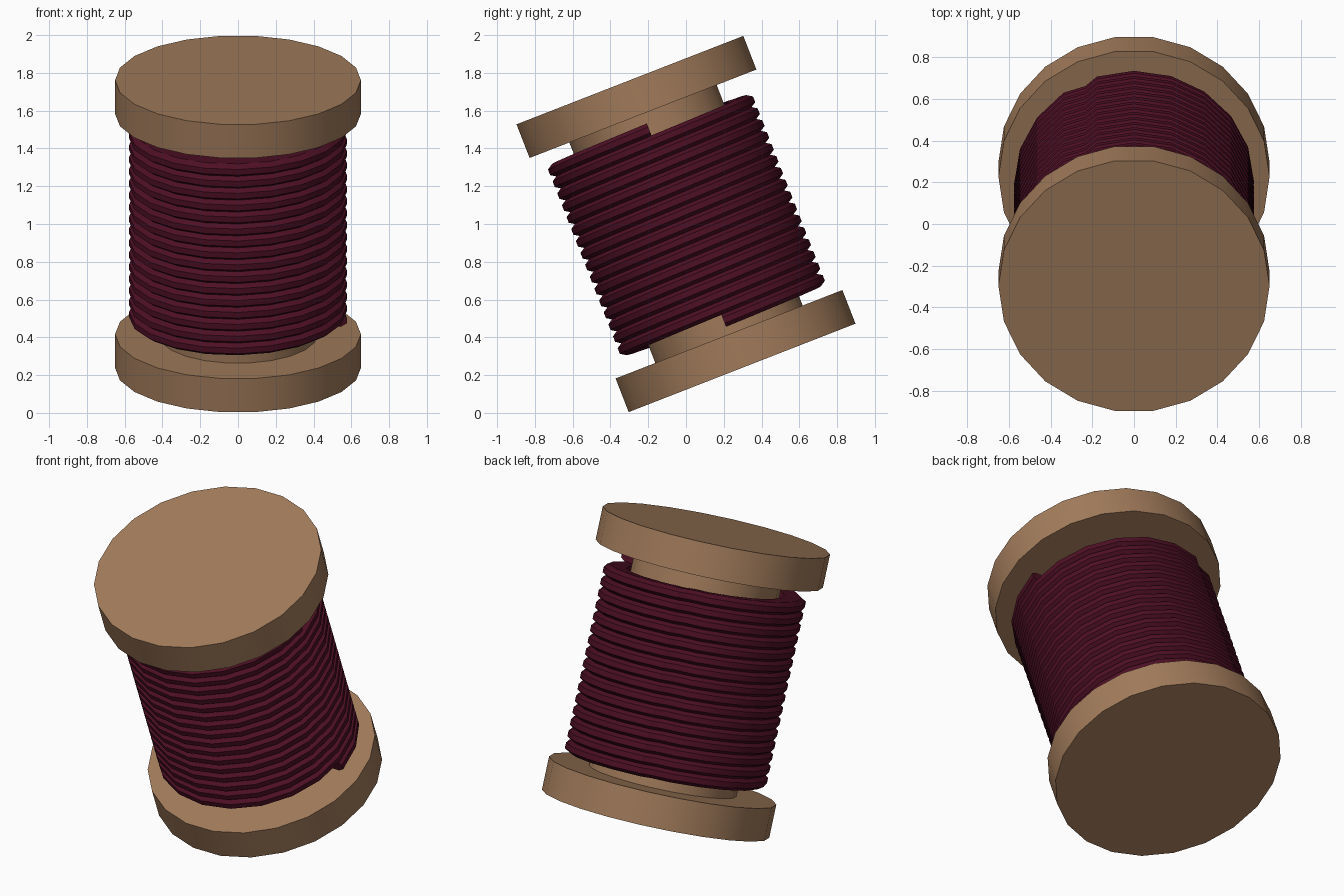
import bpy, bmesh, math
from mathutils import Matrix

if "Cube" in bpy.data.objects:
    bpy.data.objects.remove(bpy.data.objects["Cube"])

TILT = Matrix.Translation((0, 0, 1)) @ Matrix.Rotation(math.radians(21.3), 4, 'X')
SIDES = 22


def material(name, rgb):
    mat = bpy.data.materials.new(name)
    mat.use_nodes = True
    mat.diffuse_color = (*rgb, 1)
    mat.node_tree.nodes["Principled BSDF"].inputs["Base Color"].default_value = (*rgb, 1)
    return mat


def finish(name, bm, mat):
    bmesh.ops.recalc_face_normals(bm, faces=bm.faces)
    mesh = bpy.data.meshes.new(name)
    bm.to_mesh(mesh)
    bm.free()
    obj = bpy.data.objects.new(name, mesh)
    bpy.context.collection.objects.link(obj)
    mesh.materials.append(mat)
    obj.matrix_world = TILT
    bpy.ops.object.select_all(action='DESELECT')
    obj.select_set(True)
    bpy.context.view_layer.objects.active = obj
    bpy.ops.object.shade_smooth_by_angle(angle=math.radians(30))
    return obj


def cylinder(name, radius, depth, height, mat):
    bm = bmesh.new()
    place = Matrix.Translation((0, 0, height)) @ Matrix.Rotation(math.pi / 2, 4, 'Z')
    bmesh.ops.create_cone(bm, cap_ends=True, segments=SIDES, radius1=radius,
                          radius2=radius, depth=depth, matrix=place)
    return finish(name, bm, mat)


wood = material("wood", (0.36, 0.2, 0.105))
thread_red = material("dark red thread", (0.076, 0.005, 0.018))

# Wooden spool: two end discs and a narrower core
cylinder("top_disc", 0.651, 0.191, 0.722, wood)
cylinder("bottom_disc", 0.651, 0.191, -0.722, wood)
cylinder("core", 0.423, 1.3, 0, wood)

# Thread: one cross-section swept along a helix, pinched along one seam
TURNS, STEPS, START, END = 16, 20, -0.548, 0.535
SEAM = math.radians(115)
section = [(0.45, -0.032), (0.545, -0.036), (0.576, -0.016),
           (0.576, 0.016), (0.545, 0.036), (0.45, 0.032)]
angles = [2 * math.pi * i / STEPS for i in range(TURNS * STEPS + 1)]
angles = sorted(angles + [2 * math.pi * t + SEAM for t in range(TURNS)])
bm = bmesh.new()
rings = []
for a in angles:
    pinch = 0.025 if abs(a % (2 * math.pi) - SEAM) < 0.01 else 0
    rise = START + (END - START) * a / angles[-1]
    rings.append([bm.verts.new(((r - pinch) * math.cos(a), (r - pinch) * math.sin(a), rise + h))
                  for r, h in section])
for lower, upper in zip(rings, rings[1:]):
    for k in range(len(section)):
        j = (k + 1) % len(section)
        bm.faces.new((lower[k], lower[j], upper[j], upper[k]))
bm.faces.new(rings[0])
bm.faces.new(rings[-1])
finish("thread", bm, thread_red)
